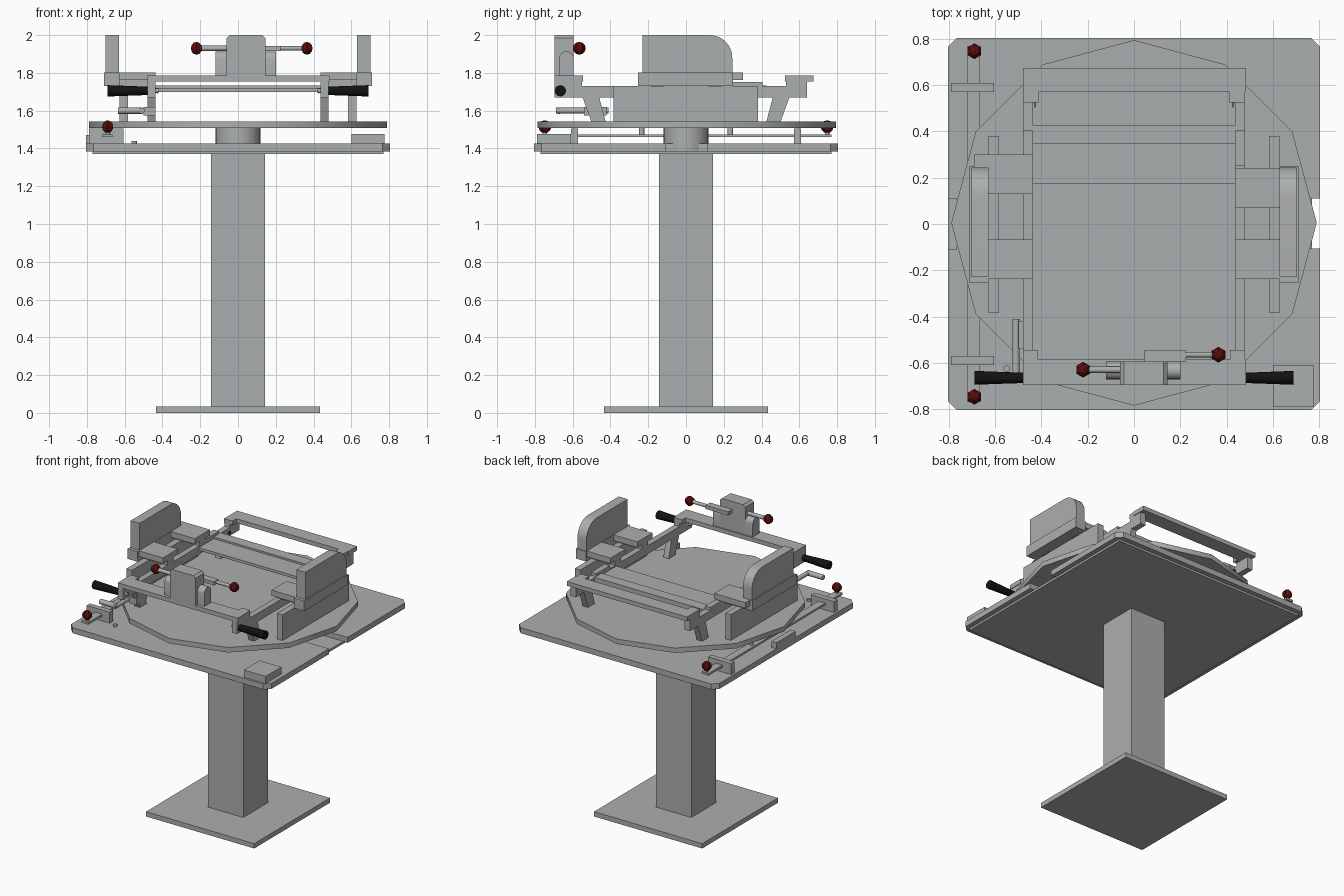
import bpy, bmesh, math
from mathutils import Vector

if "Cube" in bpy.data.objects:
    bpy.data.objects.remove(bpy.data.objects["Cube"])


def mat(name, rgb):
    m = bpy.data.materials.new(name)
    m.diffuse_color = (*rgb, 1)
    m.use_nodes = True
    m.node_tree.nodes["Principled BSDF"].inputs["Base Color"].default_value = m.diffuse_color
    return m


GREY = mat("metal grey", (0.41, 0.43, 0.425))
BLACK = mat("grip black", (0.006, 0.006, 0.006))
RED = mat("knob dark red", (0.1, 0.004, 0.004))


def finish(name, bm, m=GREY, smooth=False):
    bmesh.ops.recalc_face_normals(bm, faces=bm.faces)
    me = bpy.data.meshes.new(name)
    bm.to_mesh(me)
    bm.free()
    ob = bpy.data.objects.new(name, me)
    bpy.context.collection.objects.link(ob)
    me.materials.append(m)
    if smooth:
        bpy.ops.object.select_all(action='DESELECT')
        ob.select_set(True)
        bpy.context.view_layer.objects.active = ob
        bpy.ops.object.shade_smooth_by_angle(angle=math.radians(46))
    return ob


def prism(name, pts, axis, a, b, smooth=False):
    """Extrude a profile along an axis; pts hold the other two coordinates in order."""
    bm = bmesh.new()
    def put(p, t):
        c = list(p)
        c.insert(axis, t)
        return bm.verts.new(c)
    lo, hi = [put(p, a) for p in pts], [put(p, b) for p in pts]
    bm.faces.new(lo)
    bm.faces.new(hi)
    n = len(pts)
    for i in range(n):
        j = (i + 1) % n
        bm.faces.new((lo[i], lo[j], hi[j], hi[i]))
    return finish(name, bm, GREY, smooth)


def box(name, x0, x1, y0, y1, z0, z1):
    return prism(name, [(x0, y0), (x1, y0), (x1, y1), (x0, y1)], 2, z0, z1)


def rod(name, p, q, r, m=GREY, r2=None, n=12):
    p, q = Vector(p), Vector(q)
    bm = bmesh.new()
    bmesh.ops.create_cone(bm, cap_ends=True, segments=n, radius1=r,
                          radius2=r if r2 is None else r2, depth=(q - p).length)
    bm.transform((q - p).to_track_quat('Z', 'Y').to_matrix().to_4x4())
    bmesh.ops.translate(bm, vec=(p + q) / 2, verts=bm.verts)
    return finish(name, bm, m, True)


def ball(name, c, r=0.034):
    bm = bmesh.new()
    bmesh.ops.create_uvsphere(bm, u_segments=6, v_segments=6, radius=r)
    bmesh.ops.translate(bm, vec=c, verts=bm.verts)
    return finish(name, bm, RED)


# Pedestal
box("base_plate", -.435, .435, -.435, .435, 0, .035)
box("column", -.142, .142, -.142, .142, .03, 1.372)
box("under_plate", -.77, .77, -.77, .77, 1.37, 1.387)

# Table plate with cut corners and a slot on the right
e, c = .805, .04
prism("table_plate", [(-e, -e + c), (-e + c, -e), (e - c, -e), (e, -e + c), (e, -.105),
                      (.1, -.105), (.1, .11), (e, .11), (e, e - c), (e - c, e),
                      (-e + c, e), (-e, e - c)], 2, 1.385, 1.425)
rod("hub", (0, 0, 1.385), (0, 0, 1.51), .12, n=24)
rod("turntable_disc", (0, 0.005, 1.507), (0, 0.005, 1.543), .79, n=12)
bpy.data.objects["turntable_disc"].rotation_euler = (0, 0, 0)

# Sliding lock bar on the left of the table
box("lock_bar", -.72, -.665, -.77, .77, 1.46, 1.475)
box("lock_bar_stop", -.805, -.765, -.11, .11, 1.42, 1.47)
for s in (-1, 1):
    box("lock_bar_guide", -.79, -.605, s * .59 - .019, s * .59 + .019, 1.425, 1.505)
    rod("knob_stud", (-.69, s * .747, 1.47), (-.69, s * .747, 1.5), .012)
    ball("lock_knob", (-.69, s * .747, 1.515))
    rod("lock_pin", (-.69, s * .235, 1.47), (-.69, s * .235, 1.507), .015)
box("corner_block", .6, .775, -.79, -.61, 1.425, 1.477)
rod("small_stud", (-.55, -.625, 1.42), (-.55, -.625, 1.44), .014)

# Cradle frame: walls, rails, slanted legs and crossbars
pad = [(-.23, 1.8), (.245, 1.8)] + [
    (.125 + .12 * math.cos(t * math.pi / 16), 1.88 + .12 * math.sin(t * math.pi / 16))
    for t in range(9)] + [(-.23, 2.0)]
for s in (-1, 1):
    def sx(name, a, b, *r):
        return box(name, min(s * a, s * b), max(s * a, s * b), *r)
    sx("side_wall", .583, .628, -.385, .38, 1.54, 1.73)
    sx("side_rail", .437, .48, -.69, .64, 1.67, 1.73)
    sx("rail_step", .437, .48, .25, .405, 1.73, 1.752)
    sx("rear_post", .437, .48, .53, .64, 1.73, 1.757)
    sx("front_end_cheek", .437, .48, -.695, -.55, 1.67, 1.757)
    sx("front_end_tab", .415, .48, -.6, -.545, 1.755, 1.786)
    sx("rear_end_tab", .412, .48, .525, .58, 1.755, 1.786)
    for w in (-1, 1):
        prism("slanted_leg", [(w * .46, 1.672), (w * .548, 1.672), (w * .5, 1.54),
                              (w * .425, 1.54)], 0, s * .437, s * .48)
    # Pad arms, offset from side to side
    dy = .01 if s > 0 else .04
    for y in (-.152, .155):
        yc = y + (dy if s < 0 else 0) - (.06 if s < 0 and y < 0 else 0) + (.02 if s < 0 else 0)
        sx("pad_arm", .437, .69, yc - .086, yc + .086, 1.762, 1.803)
        sx("arm_rail", .437, .64, yc - .035, yc + .035, 1.728, 1.765)
    sx("pad_foot", .628, .71, -.255, .25, 1.73, 1.803)
    prism("side_pad", pad, 0, s * .63, s * .702, True)
    # Black grips
    rod("grip_pin", (s * .42, -.665, 1.705), (s * .5, -.665, 1.705), .012)
    rod("grip", (s * .475, -.665, 1.705), (s * .69, -.665, 1.705), .022, BLACK, .03)
    rod("rear_bolt", (s * .43, .515, 1.7), (s * .425, .515, 1.7), .012, RED)

box("front_crossbar", -.48, .485, -.695, -.585, 1.755, 1.786)
box("rear_crossbar", -.48, .485, .57, .675, 1.755, 1.786)
box("inner_crossbar", -.437, .44, .345, .425, 1.7, 1.733)
box("wide_crossbar", -.437, .44, .175, .345, 1.7, 1.72)

# Clamp head on the front crossbar
prism("clamp_head", [(-.06, 1.78), (.145, 1.78), (.145, 1.985), (.128, 2.0), (-.043, 2.0),
                     (-.06, 1.985)], 1, -.695, -.595)
for x0, x1 in ((-.12, -.06), (.145, .2)):
    prism("clamp_ear", [(-.672, 1.78), (-.595, 1.78)] + [
        (-.6335 + .0385 * math.cos(t * math.pi / 8), 1.876 + .0385 * math.sin(t * math.pi / 8))
        for t in range(9)], 0, x0, x1, True)
rod("left_lever", (-.06, -.63, 1.93), (-.2, -.63, 1.93), .014)
ball("left_lever_knob", (-.22, -.63, 1.93))
box("right_lever_plate", .045, .225, -.597, -.545, 1.917, 1.943)
rod("right_lever", (.22, -.565, 1.93), (.35, -.565, 1.93), .012)
ball("right_lever_knob", (.365, -.565, 1.93))

# Bent latch handle by the left front leg
rod("latch_grip", (-.635, -.672, 1.6), (-.505, -.672, 1.6), .018)
rod("latch_arm", (-.51, -.688, 1.6), (-.51, -.41, 1.6), .016)
box("latch_mount", -.5, -.437, -.54, -.42, 1.575, 1.62)
